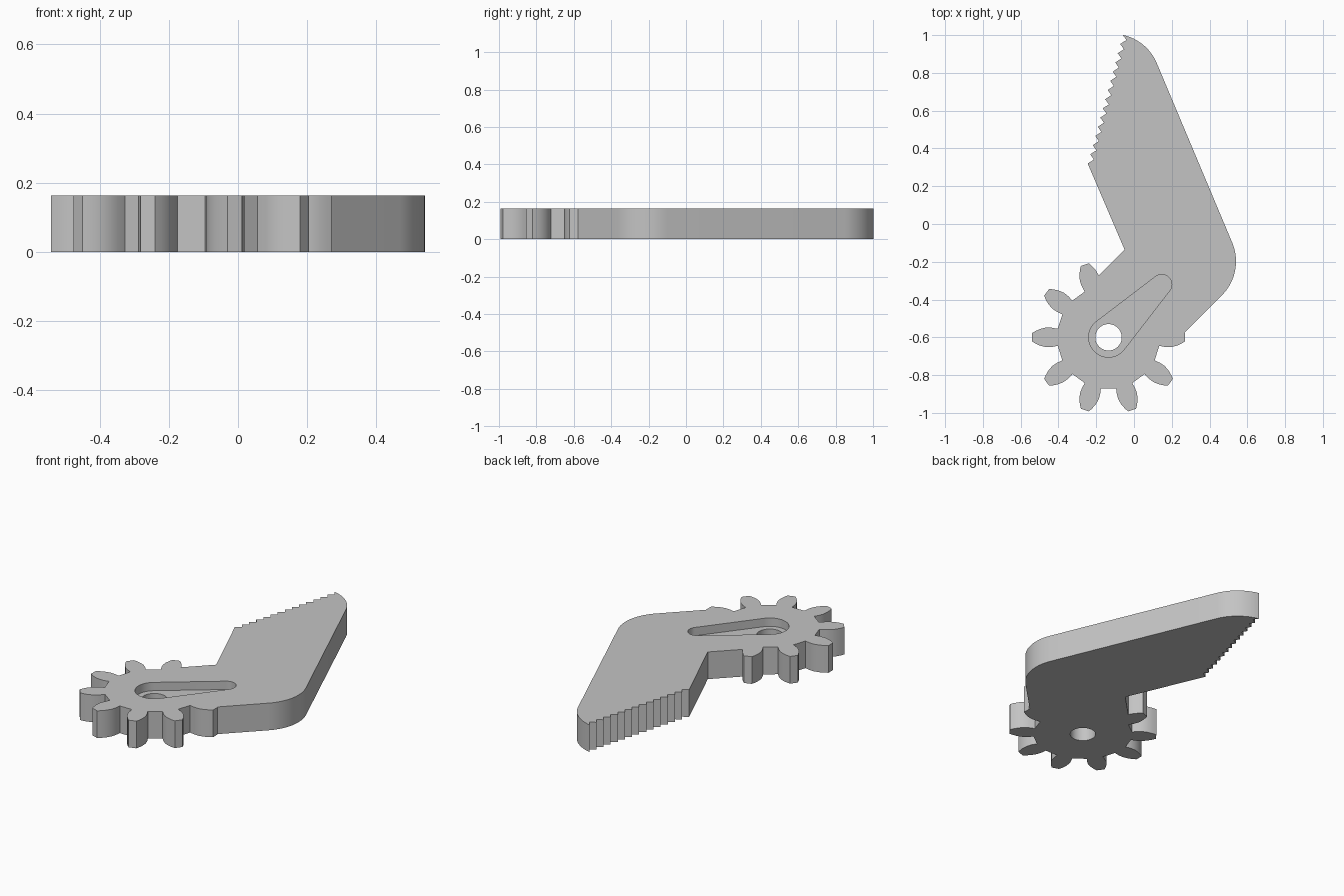
import bpy
import bmesh
from math import cos, sin, radians, tau, acos, atan2
from mathutils import Vector

cube = bpy.data.objects.get("Cube")
if cube:
    bpy.data.objects.remove(cube, do_unlink=True)

THICK = 0.163
SLOT_DEPTH = 0.05
HUB = Vector((-0.135, -0.6))
TEETH = 10

grey = bpy.data.materials.new("plain_grey")
grey.use_nodes = True
COLOUR = (0.55, 0.55, 0.55, 1)
grey.diffuse_color = COLOUR
grey.node_tree.nodes["Principled BSDF"].inputs["Base Color"].default_value = COLOUR


def arc(centre, radius, start, end, steps):
    """Points on an arc, angles in radians."""
    return [Vector(centre) + radius * Vector((cos(a), sin(a)))
            for a in (start + (end - start) * i / steps for i in range(steps + 1))]


def extrude(name, outline, low, high):
    """Turn a flat outline into a solid slab."""
    bm = bmesh.new()
    face = bm.faces.new([bm.verts.new((p[0], p[1], low)) for p in outline])
    moved = bmesh.ops.extrude_face_region(bm, geom=[face])["geom"]
    bmesh.ops.translate(bm, vec=(0, 0, high - low),
                        verts=[v for v in moved if isinstance(v, bmesh.types.BMVert)])
    bmesh.ops.recalc_face_normals(bm, faces=bm.faces)
    mesh = bpy.data.meshes.new(name)
    bm.to_mesh(mesh)
    bm.free()
    mesh.materials.append(grey)
    obj = bpy.data.objects.new(name, mesh)
    bpy.context.collection.objects.link(obj)
    return obj


def combine(target, other, operation):
    """Apply a boolean and remove the helper."""
    mod = target.modifiers.new(operation, "BOOLEAN")
    mod.operation, mod.object, mod.solver = operation, other, "EXACT"
    bpy.context.view_layer.objects.active = target
    bpy.ops.object.modifier_apply(modifier=mod.name)
    bpy.data.objects.remove(other, do_unlink=True)


# Gear wheel: one tooth profile (radius, sideways) repeated around the hub
half = [(0.269, 0.045), (0.30, 0.051), (0.33, 0.052), (0.36, 0.045),
        (0.385, 0.034), (0.405, 0.022)]
tooth = [(r, -s) for r, s in half] + [(r, s) for r, s in reversed(half)]
gear_outline = []
for i in range(TEETH):
    a = tau * i / TEETH
    gear_outline += [HUB + Vector((r * cos(a) - s * sin(a), r * sin(a) + s * cos(a)))
                     for r, s in tooth]
gear = extrude("gear_wheel", gear_outline, 0, THICK)

# Bent arm: rounded elbow, rounded tip and a saw-toothed edge
slope = radians(22.6)
elbow = arc((0.286, -0.1975), 0.254, radians(-45), slope, 20)
tip = arc((-0.1135, 0.753), 0.254, slope, radians(77.8), 16)
top, bottom = tip[-1], Vector((-0.245, 0.32))
SAWS = 14
pitch = (bottom - top) / SAWS
inward = Vector((-pitch.y, pitch.x)).normalized() * 0.026
saw = []
for i in range(SAWS):
    saw += [top + pitch * (i + 0.42) + inward, top + pitch * (i + 1)]
arm_outline = ([Vector((0.23, -0.613))] + elbow + tip + saw
               + [Vector((-0.05, -0.135)), Vector((-0.235, -0.32)), HUB])
arm = extrude("arm_with_gear", arm_outline, 0, THICK)
combine(arm, gear, "UNION")

# Teardrop recess: outer tangents around a large and a small circle
small = Vector((0.147, -0.32))
big_r, small_r = 0.105, 0.053
span = small - HUB
heading = atan2(span.y, span.x)
spread = acos((big_r - small_r) / span.length)
slot_outline = (arc(small, small_r, heading - spread, heading + spread, 20)
                + arc(HUB, big_r, heading + spread, heading + tau - spread, 32))
combine(arm, extrude("slot_cutter", slot_outline, THICK - SLOT_DEPTH, THICK + 0.1),
        "DIFFERENCE")

# Round axle hole right through
hole = arc(HUB, 0.07, 0, tau, 48)[:-1]
combine(arm, extrude("hole_cutter", hole, -0.1, THICK + 0.1), "DIFFERENCE")

# Smooth the curved walls, keep the rims sharp
bpy.ops.object.select_all(action="DESELECT")
arm.select_set(True)
bpy.context.view_layer.objects.active = arm
bpy.ops.object.shade_smooth_by_angle(angle=radians(30))
